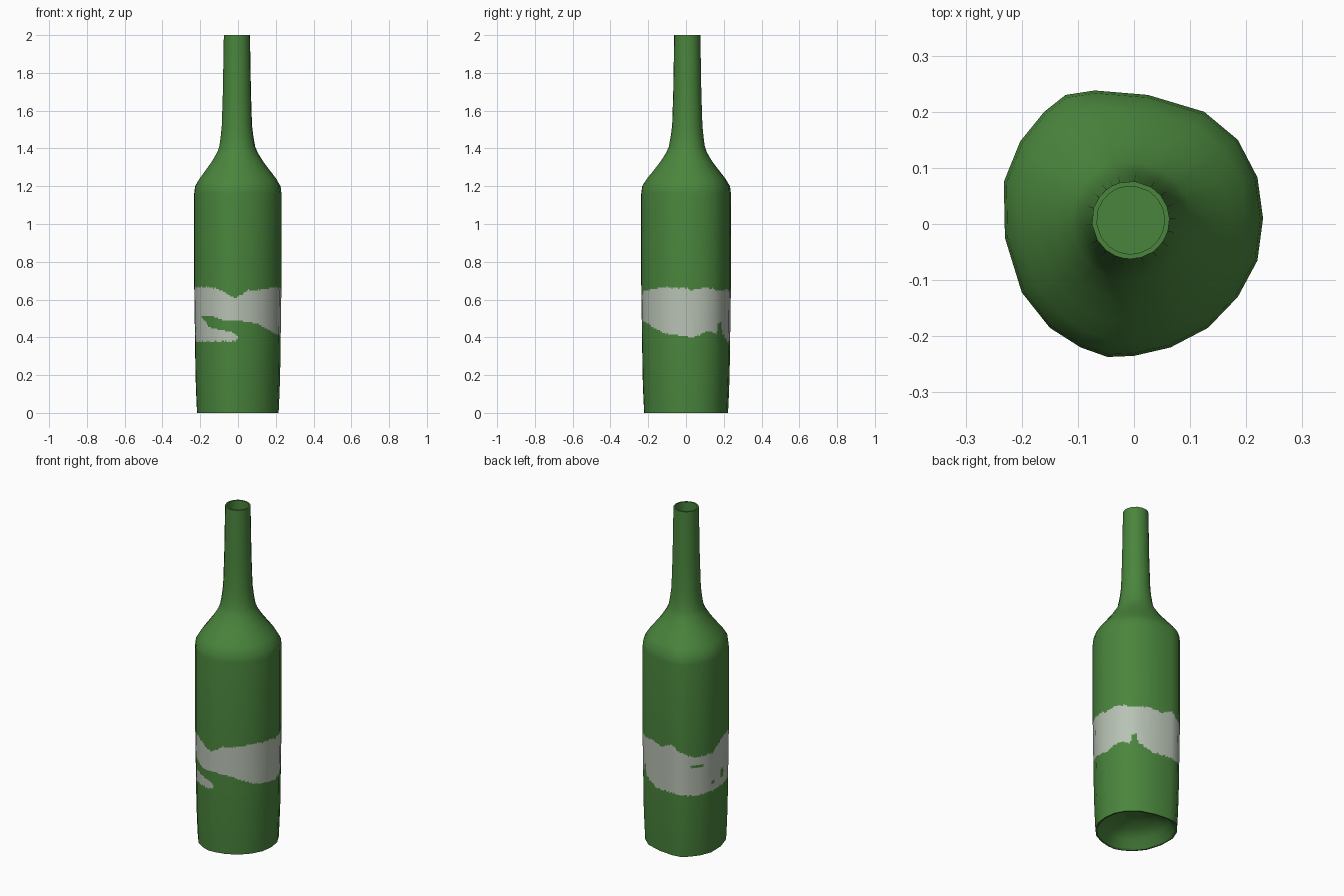
import bpy, bmesh, math
from mathutils import Vector

if "Cube" in bpy.data.objects:
    bpy.data.objects.remove(bpy.data.objects["Cube"])

def material(name, rgb):
    m = bpy.data.materials.new(name)
    m.diffuse_color = (*rgb, 1)
    m.use_nodes = True
    m.node_tree.nodes["Principled BSDF"].inputs["Base Color"].default_value = m.diffuse_color
    return m

GREEN = material("bottle_green", (0.068, 0.235, 0.046))
PAPER = material("label_grey", (0.48, 0.54, 0.46))

# Slightly irregular 20-sided body outline (counter-clockwise)
OUTLINE = [Vector(p) for p in (
    (.23, .01), (.22, .083), (.185, .15), (.125, .20), (.025, .23),
    (-.07, .238), (-.122, .23), (-.16, .20), (-.203, .147), (-.232, .075),
    (-.23, -.025), (-.20, -.122), (-.15, -.185), (-.095, -.22), (-.047, -.237),
    (0, -.235), (.065, -.22), (.132, -.185), (.185, -.13), (.22, -.065))]
N = len(OUTLINE)
NECK = Vector((-.006, .007))
LOW, HIGH = .36, .68          # heights of the label band
S_LOW, S_HIGH = .98, 1.0

def ring(bm, s, z):
    """Outline scaled by s, turning into an offset circle towards the neck."""
    t = min(max((z - 1.2) / .3, 0), 1)
    out = []
    for p in OUTLINE:
        q = (p * s).lerp(NECK + p.normalized() * s * .233, t)
        out.append(bm.verts.new((q.x, q.y, z)))
    return out

def loft(bm, profile):
    rings = [ring(bm, s, z) for s, z in profile]
    for a, b in zip(rings, rings[1:]):
        for i in range(N):
            j = (i + 1) % N
            bm.faces.new((a[i], a[j], b[j], b[i]))
    return rings

def finish(name, bm, mats):
    me = bpy.data.meshes.new(name)
    bm.to_mesh(me)
    bm.free()
    for m in mats:
        me.materials.append(m)
    ob = bpy.data.objects.new(name, me)
    bpy.context.collection.objects.link(ob)
    return ob

def smooth(ob):
    bpy.ops.object.select_all(action='DESELECT')
    ob.select_set(True)
    bpy.context.view_layer.objects.active = ob
    bpy.ops.object.shade_smooth_by_angle(angle=math.radians(40))

# Base: hollow dome underneath, foot rim and lower wall
bm = bmesh.new()
rings = loft(bm, [(.2, .10), (.5, .085), (.75, .05), (.86, .008), (.90, 0),
                  (.935, 0), (.955, .1), (.97, .2), (S_LOW, LOW)])
bm.faces.new(rings[0])
smooth(finish("bottle_base", bm, [GREEN]))

# Upper wall, shoulder, neck, mouth rim and inner wall
bm = bmesh.new()
rings = loft(bm, [(S_HIGH, HIGH), (1, 1.16), (.98, 1.2), (.88, 1.24), (.75, 1.28),
                  (.59, 1.33), (.46, 1.38), (.41, 1.41), (.375, 1.46), (.345, 1.52),
                  (.32, 1.7), (.298, 2), (.26, 2), (.28, 1.7), (.30, 1.52),
                  (.42, 1.38), (.70, 1.28), (.95, 1.15), (.94, .13)])
bm.faces.new(rings[-1])
smooth(finish("bottle_upper", bm, [GREEN]))

# Torn label: edge heights by angle in degrees around the bottle
TOP = [(0, .66), (7, .65), (28, .665), (48, .645), (70, .655), (89, .64), (106, .672),
       (116, .64), (135, .60), (161, .605), (172, .63), (185, .665), (229, .667),
       (244, .655), (257, .63), (265, .605), (277, .63), (282, .65), (296, .65),
       (330, .665), (360, .66)]
BOTTOM = [(0, .405), (10, .40), (31, .435), (45, .42), (47, .47), (54, .48), (56, .42),
          (78, .38), (106, .38), (135, .37), (180, .377), (266, .38), (271, .40),
          (271.1, .487), (297, .47), (318, .44), (331, .42), (350, .415), (360, .405)]
TEAR_TOP = [(0, .513), (212, .513), (238, .508), (251, .49), (272, .487), (360, .487)]
TEAR_LOW = [(0, .513), (212, .513), (229, .455), (246, .44), (262, .43), (271, .40), (360, .40)]
HOLES = [(139, .545, 9, .010), (185, .45, 5, .028), (163, .425, 3, .012)]

def edge(table, a):
    for (a0, z0), (a1, z1) in zip(table, table[1:]):
        if a0 <= a <= a1:
            return z0 + (z1 - z0) * (a - a0) / (a1 - a0)

def on_label(a, z):
    wobble = .004 * math.sin(a * .9) * math.sin(a * .37 + 1)
    if not edge(BOTTOM, a) + wobble < z < edge(TOP, a) + wobble:
        return False
    if 212 < a < 271.1 and edge(TEAR_LOW, a) < z < edge(TEAR_TOP, a):
        return False
    return all(((a - h) / w) ** 2 + ((z - k) / t) ** 2 > 1 for h, k, w, t in HOLES)

# Label band: fine grid lying on the flat sides of the bottle
SUB, ROWS = 10, 40
corner_n = []
for i in range(N):
    d = OUTLINE[(i + 1) % N] - OUTLINE[i - 1]
    corner_n.append(Vector((d.y, -d.x)).normalized())
bm = bmesh.new()
grid, normals = [], []
for r in range(ROWS + 1):
    f = r / ROWS
    row = []
    for c in range(N * SUB):
        i, t = c // SUB, (c % SUB) / SUB
        j = (i + 1) % N
        p = OUTLINE[i].lerp(OUTLINE[j], t) * (S_LOW + (S_HIGH - S_LOW) * f)
        row.append(bm.verts.new((p.x, p.y, LOW + (HIGH - LOW) * f)))
        n = corner_n[i].lerp(corner_n[j], t).normalized()
        normals.append((n.x, n.y, 0))
    grid.append(row)
for a, b in zip(grid, grid[1:]):
    for c in range(N * SUB):
        d = (c + 1) % (N * SUB)
        face = bm.faces.new((a[c], a[d], b[d], b[c]))
        m = face.calc_center_median()
        face.material_index = int(on_label(math.degrees(math.atan2(m.y, m.x)) % 360, m.z))
        face.smooth = True
band = finish("label_band", bm, [GREEN, PAPER])
band.data.normals_split_custom_set_from_vertices(normals)
